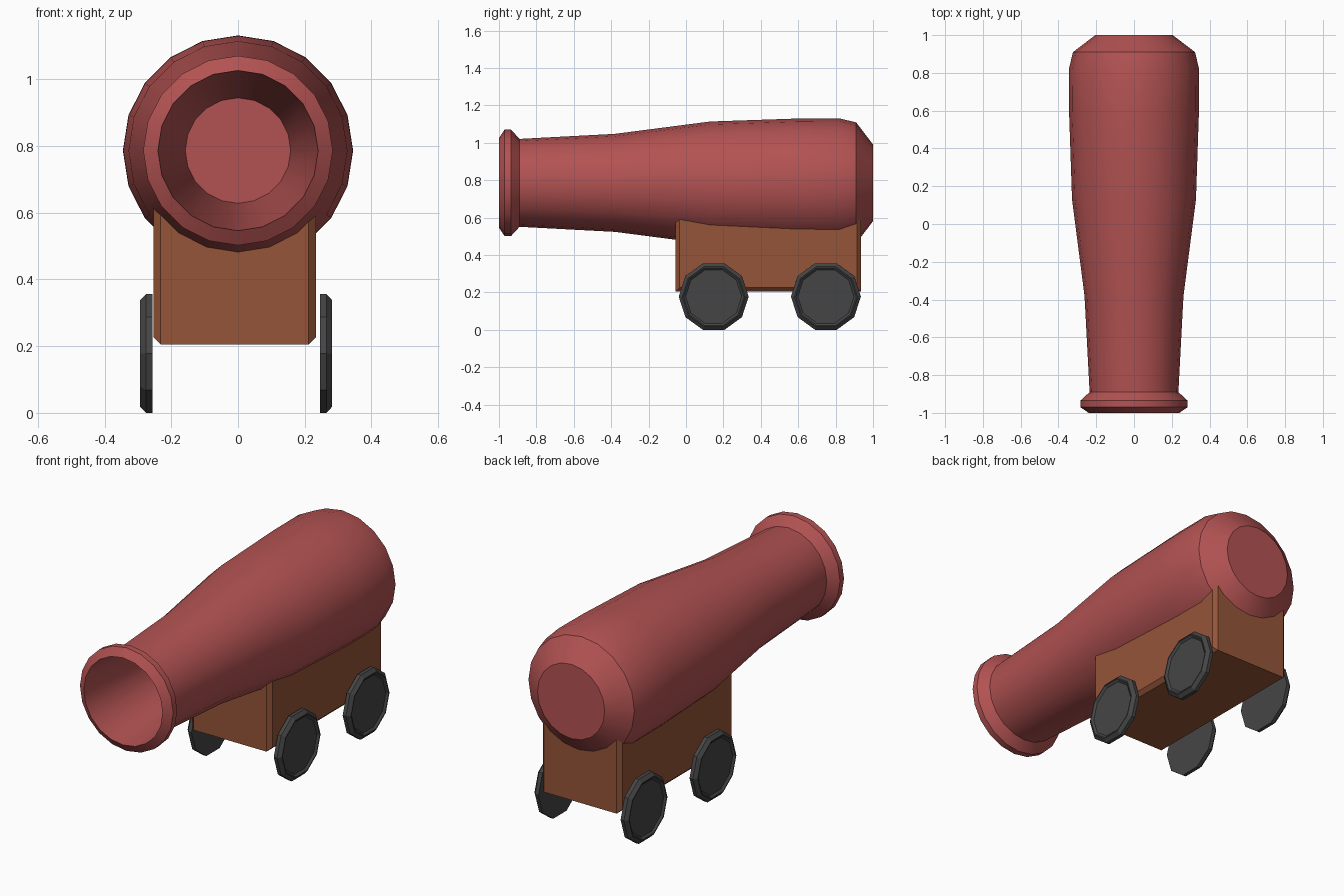
import bpy, bmesh, math
from mathutils import Vector

if "Cube" in bpy.data.objects:
    bpy.data.objects.remove(bpy.data.objects["Cube"])


def material(name, rgb):
    m = bpy.data.materials.new(name)
    m.diffuse_color = (*rgb, 1)
    m.use_nodes = True
    m.node_tree.nodes["Principled BSDF"].inputs["Base Color"].default_value = m.diffuse_color
    return m


red = material("red_iron", (0.45, 0.085, 0.085))
brown = material("brown_wood", (0.30, 0.09, 0.04))
dark = material("dark_rubber", (0.06, 0.06, 0.06))


def finish(name, bm, mat):
    bmesh.ops.recalc_face_normals(bm, faces=bm.faces)
    me = bpy.data.meshes.new(name)
    bm.to_mesh(me)
    bm.free()
    me.materials.append(mat)
    ob = bpy.data.objects.new(name, me)
    bpy.context.collection.objects.link(ob)
    return ob


def lathe(name, profile, sides, place, mat):
    """Turn (distance, radius) points round an axis, capping both ends."""
    bm = bmesh.new()
    rings = []
    for d, r in profile:
        angles = [2 * math.pi * i / sides for i in range(sides)]
        rings.append([bm.verts.new(place(d, r * math.cos(a), r * math.sin(a))) for a in angles])
    for a, b in zip(rings, rings[1:]):
        for i in range(sides):
            j = (i + 1) % sides
            bm.faces.new((a[i], a[j], b[j], b[i]))
    bm.faces.new(rings[0])
    bm.faces.new(rings[-1])
    return finish(name, bm, mat)


# Barrel: bore floor, out to the muzzle lip, back along the outside to the breech
barrel_profile = [(-0.10, 0.158), (-1.0, 0.24), (-0.97, 0.284), (-0.935, 0.284),
                  (-0.89, 0.235), (-0.38, 0.262), (0.13, 0.328), (0.60, 0.344),
                  (0.82, 0.345), (0.91, 0.323), (1.0, 0.205)]
barrel = lathe("barrel", barrel_profile, 20,
               lambda d, u, v: Vector((u, d, 0.786 + v)), red)
bpy.context.view_layer.objects.active = barrel
barrel.select_set(True)
bpy.ops.object.shade_smooth_by_angle(angle=math.radians(30))

# Carriage: box with chamfered upright and lengthwise edges
lo, hi = Vector((-0.253, -0.055, 0.205)), Vector((0.233, 0.935, 0.65))
bm = bmesh.new()
bmesh.ops.create_cube(bm, size=1)
for v in bm.verts:
    v.co = [lo[i] if v.co[i] < 0 else hi[i] for i in range(3)]
edges = [e for e in bm.edges if abs(e.verts[0].co.x - e.verts[1].co.x) < 0.01]
bmesh.ops.bevel(bm, geom=edges, offset=0.021, segments=1, affect='EDGES')
finish("carriage", bm, brown)

# Wheels: ten-sided discs with a chamfered rim and a shallow recessed outer face
wheel_profile = [(0.245, 0.187), (0.265, 0.187), (0.282, 0.168),
                 (0.282, 0.162), (0.272, 0.15)]
for side, label in ((1, "right"), (-1, "left")):
    for y, end in ((0.148, "front"), (0.748, "rear")):
        lathe(f"{end}_{label}_wheel", wheel_profile, 10,
              lambda d, u, v: Vector((-0.0055 + side * (d + 0.0055), y + u, 0.178 + v)), dark)
